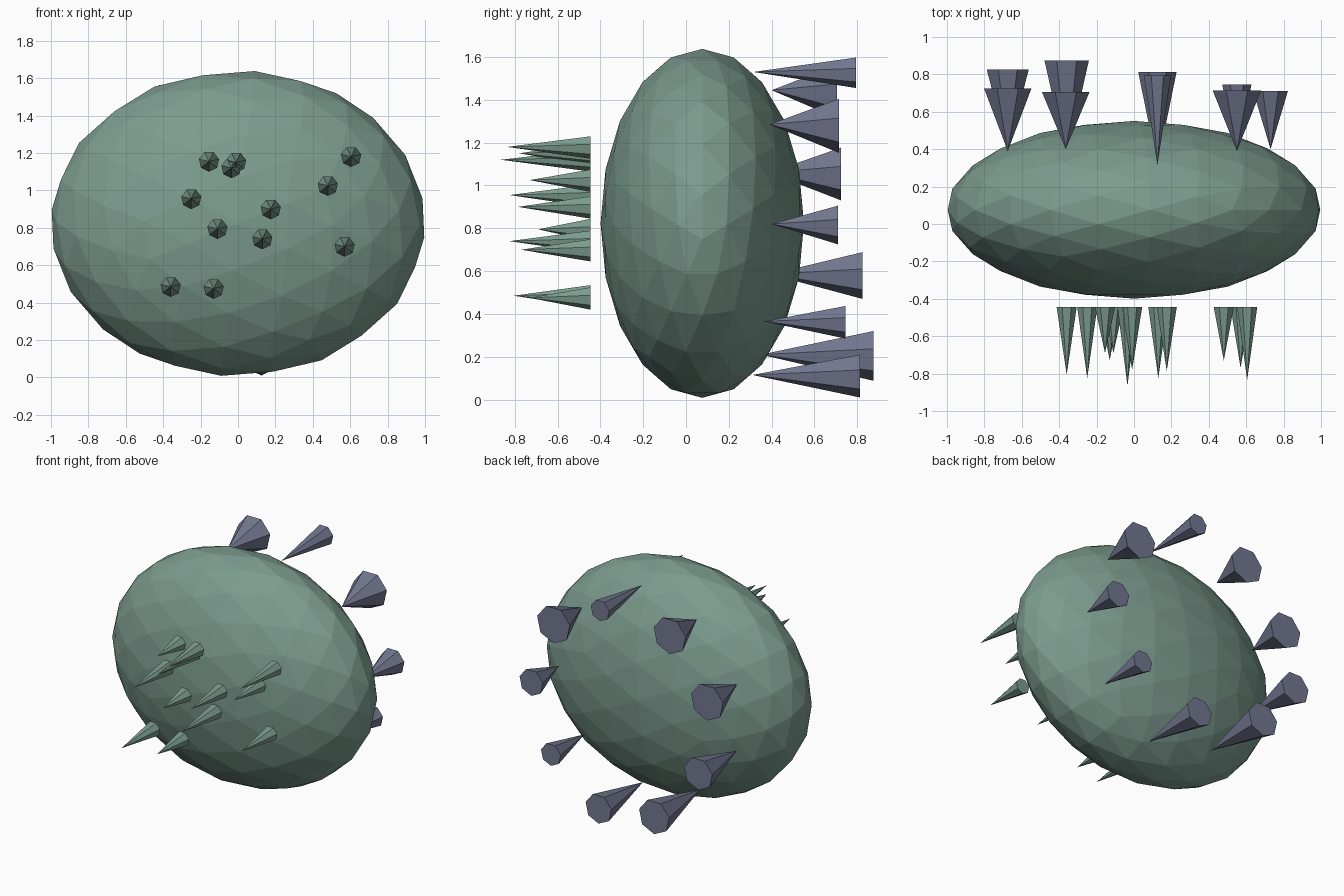
import bpy
import bmesh
import math
from mathutils import Matrix

if "Cube" in bpy.data.objects:
    bpy.data.objects.remove(bpy.data.objects["Cube"], do_unlink=True)


def make_material(name, rgb):
    mat = bpy.data.materials.new(name)
    mat.use_nodes = True
    color = (*rgb, 1.0)
    mat.diffuse_color = color
    mat.node_tree.nodes["Principled BSDF"].inputs["Base Color"].default_value = color
    return mat


green = make_material("sage green", (0.20, 0.33, 0.275))
slate = make_material("slate violet", (0.17, 0.185, 0.275))


def add_object(name, bm, mat):
    mesh = bpy.data.meshes.new(name)
    bm.to_mesh(mesh)
    bm.free()
    mesh.materials.append(mat)
    obj = bpy.data.objects.new(name, mesh)
    bpy.context.collection.objects.link(obj)
    return obj


def add_spike(name, x, z, tip_y, base_y, radius, mat):
    """Seven-sided cone along y, point towards the front, one corner straight down."""
    bm = bmesh.new()
    bmesh.ops.create_cone(bm, cap_ends=True, segments=7, radius1=radius,
                          radius2=0, depth=base_y - tip_y)
    bmesh.ops.remove_doubles(bm, verts=bm.verts, dist=0.0001)
    lowest = min(bm.verts, key=lambda v: (v.co.z, v.index)).co
    turn = -math.pi / 2 - math.atan2(lowest.y, lowest.x)
    bm.transform(Matrix.Rotation(math.radians(90), 4, "X") @ Matrix.Rotation(turn, 4, "Z"))
    bmesh.ops.recalc_face_normals(bm, faces=bm.faces)
    add_object(name, bm, mat).location = (x, (tip_y + base_y) / 2, z)


# Faceted egg body, turned so edges straddle the main axes, then squashed
bm = bmesh.new()
bmesh.ops.create_icosphere(bm, subdivisions=3, radius=1)
bm.transform(Matrix.Diagonal((1.0, 0.475, 0.818, 1.0))
             @ Matrix.Rotation(math.atan(2) / 2, 4, "Y"))
add_object("body", bm, green).location = (0, 0.076, 0.823)

# Small front spikes: x, z, tip y
front_spikes = [
    (-0.155, 1.155, -0.69), (-0.01, 1.15, -0.78), (-0.035, 1.12, -0.865),
    (0.605, 1.18, -0.835), (0.48, 1.025, -0.73), (-0.25, 0.955, -0.825),
    (0.175, 0.90, -0.785), (-0.11, 0.795, -0.69), (0.13, 0.74, -0.825),
    (0.57, 0.70, -0.77), (-0.36, 0.485, -0.805), (-0.13, 0.475, -0.73),
]
for i, (x, z, tip) in enumerate(front_spikes, 1):
    add_spike(f"front_spike_{i}", x, z, tip, -0.445, 0.055, green)

# Large back spikes, points resting on the body: x, z, tip y, base y, radius
back_spikes = [
    (0.125, 1.53, 0.315, 0.795, 0.075), (-0.365, 1.445, 0.40, 0.705, 0.13),
    (0.55, 1.285, 0.39, 0.715, 0.133), (-0.675, 1.06, 0.39, 0.725, 0.13),
    (0.73, 0.82, 0.40, 0.71, 0.095), (-0.675, 0.585, 0.395, 0.825, 0.115),
    (0.55, 0.365, 0.365, 0.745, 0.08), (-0.36, 0.21, 0.35, 0.875, 0.122),
    (0.125, 0.115, 0.31, 0.812, 0.105),
]
for i, (x, z, tip, base, radius) in enumerate(back_spikes, 1):
    add_spike(f"back_spike_{i}", x, z, tip, base, radius, slate)
